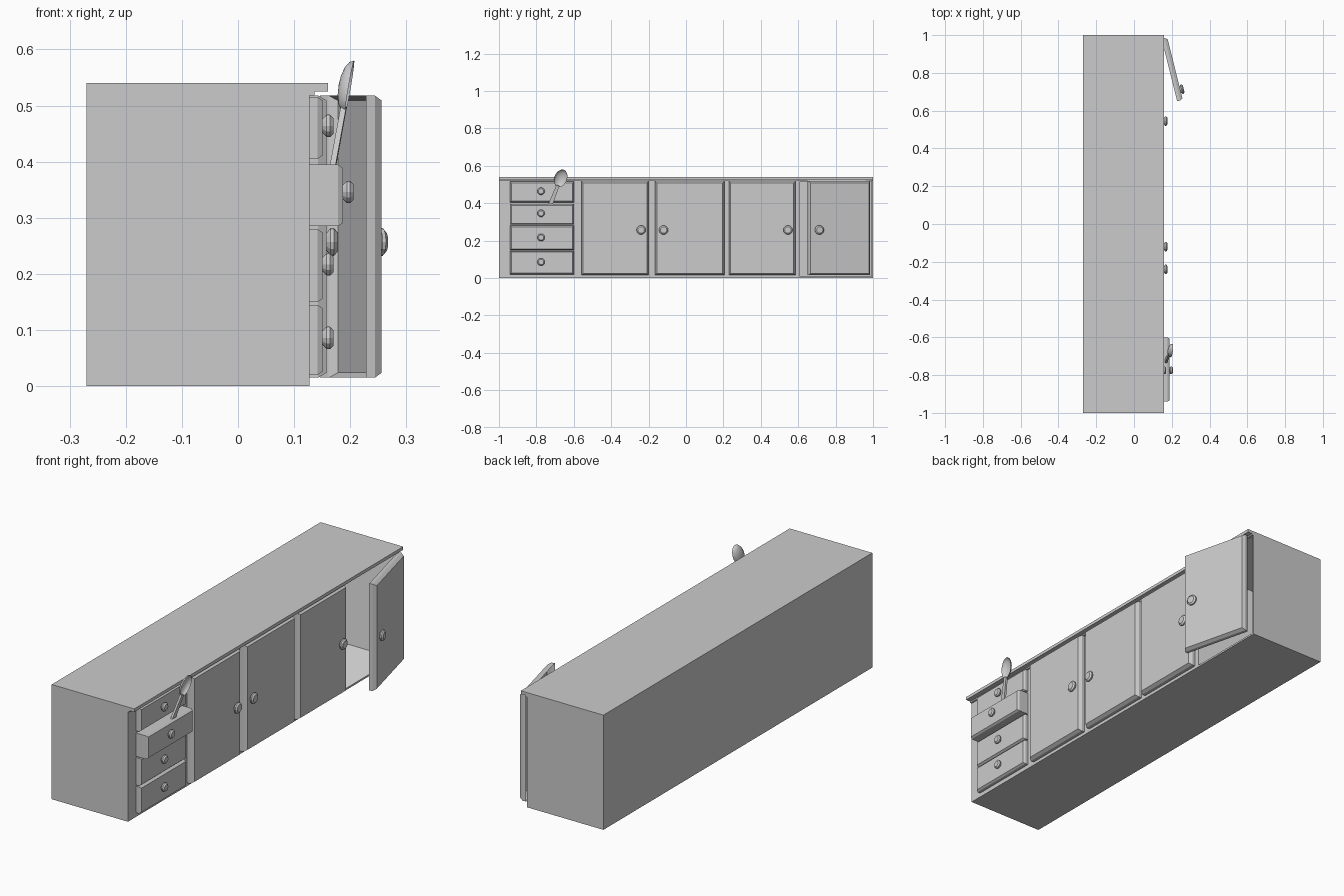
import bpy, bmesh, math
from mathutils import Vector, Matrix

if "Cube" in bpy.data.objects:
    bpy.data.objects.remove(bpy.data.objects["Cube"])


def material(name, v):
    m = bpy.data.materials.new(name)
    m.diffuse_color = (v, v, v, 1)
    m.use_nodes = True
    m.node_tree.nodes["Principled BSDF"].inputs["Base Color"].default_value = m.diffuse_color
    return m


GREY = material("grey", 0.6)
LIGHT = material("light_grey", 0.95)


def finish(name, bm, matrix=None, mats=(GREY,)):
    me = bpy.data.meshes.new(name)
    bm.to_mesh(me)
    bm.free()
    ob = bpy.data.objects.new(name, me)
    for m in mats:
        me.materials.append(m)
    if matrix is not None:
        ob.matrix_world = matrix
    bpy.context.collection.objects.link(ob)
    return ob


def box_bm(x0, x1, y0, y1, z0, z1):
    bm = bmesh.new()
    bmesh.ops.create_cube(bm, size=1)
    for v in bm.verts:
        v.co = Vector(((x0, x1)[v.co.x > 0], (y0, y1)[v.co.y > 0], (z0, z1)[v.co.z > 0]))
    bm.normal_update()
    return bm


def panel(name, width, z0, z1, depth, bevel, inset, matrix, closed=False):
    """Front panel with chamfered rim, spanning y 0..-width, facing +x, open at the back."""
    bm = bmesh.new()
    rings = []
    for x, i in ((0, 0), (depth - bevel, 0), (depth, inset)):
        rings.append([bm.verts.new((x, y, z)) for y, z in (
            (-width + i, z0 + i), (-i, z0 + i), (-i, z1 - i), (-width + i, z1 - i))])
    for a, b in zip(rings, rings[1:]):
        for k in range(4):
            j = (k + 1) % 4
            bm.faces.new((a[k], a[j], b[j], b[k]))
    bm.faces.new(rings[-1])
    if closed:
        bm.faces.new(rings[0][::-1])
    return finish(name, bm, matrix)


def knob(name, r, matrix):
    """Turned knob along +x."""
    rows = ((0.65, 0), (1, 0.007), (1, 0.013), (0.7, 0.019))
    n = 12
    bm = bmesh.new()
    rings = [[bm.verts.new((h, r * s * math.cos(2 * math.pi * k / n), r * s * math.sin(2 * math.pi * k / n)))
              for k in range(n)] for s, h in rows]
    for a, b in zip(rings, rings[1:]):
        for k in range(n):
            j = (k + 1) % n
            bm.faces.new((a[k], a[j], b[j], b[k]))
    bm.faces.new(rings[-1])
    return finish(name, bm, matrix)


FRONT = 0.127
BACK = -0.27

# Carcass: drawer section, closed cupboards, open cupboard
finish("drawer_carcass", box_bm(BACK, FRONT, -1, -0.63, 0, 0.525))
finish("cupboard_carcass", box_bm(BACK, FRONT, -0.63, 0.6, 0, 0.525))

bm = box_bm(BACK, FRONT, 0.6, 1, 0, 0.525)
front = [f for f in bm.faces if f.normal.x > 0.9]
bmesh.ops.inset_region(bm, faces=front, thickness=0.012)
old = set(bm.faces) - set(front)
ext = bmesh.ops.extrude_face_region(bm, geom=front)
bmesh.ops.translate(bm, vec=(-0.385, 0, 0), verts=[g for g in ext["geom"] if isinstance(g, bmesh.types.BMVert)])
bmesh.ops.delete(bm, geom=[f for f in front if f.is_valid], context="FACES")
bm.normal_update()
for f in bm.faces:
    if f not in old and abs(f.normal.x) < 0.5:
        f.material_index = 1
finish("open_cupboard_carcass", bm, mats=(GREY, LIGHT))

# Worktop and the trim below it
finish("worktop", box_bm(BACK, 0.16, -1, 1, 0.525, 0.54))
finish("worktop_trim", box_bm(FRONT, 0.136, -1, 1, 0.518, 0.525))

# Closed doors: hinge edge, width, knob position
for i, (y1, w, ky) in enumerate(((-0.2, 0.36, -0.24), (0.205, 0.37, -0.12), (0.585, 0.355, 0.545))):
    panel(f"door_{i + 1}", w, 0.015, 0.518, 0.031, 0.015, 0.009, Matrix.Translation((FRONT, y1, 0)))
    knob(f"door_knob_{i + 1}", 0.025, Matrix.Translation((FRONT + 0.031, ky, 0.257)))

# Open door, swung on its hinge
swing = Matrix.Translation((0.146, 0.98, 0)) @ Matrix.Rotation(math.radians(14), 4, "Z")
panel("open_door", 0.34, 0.015, 0.518, 0.031, 0.015, 0.009, swing)
knob("open_door_knob", 0.025, swing @ Matrix.Translation((0.031, -0.285, 0.257)))

# Drawers: bottom, top, depth
for i, (z0, z1, d) in enumerate(((0.02, 0.145, 0.024), (0.15, 0.28, 0.024), (0.285, 0.395, 0.06), (0.405, 0.515, 0.024))):
    panel(f"drawer_{i + 1}", 0.34, z0, z1, d, 0.009, 0.006, Matrix.Translation((FRONT, -0.6, 0)), True)
    knob(f"drawer_knob_{i + 1}", 0.02, Matrix.Translation((FRONT + d, -0.775, (0.086, 0.217, 0.346, 0.464)[i])))

# Spoon standing in the open drawer
start, end = Vector((0.167, -0.73, 0.38)), Vector((0.188, -0.685, 0.495))
u = (end - start).normalized()
n = Vector((1, 0, 0))
n = (n - u * n.dot(u)).normalized()
w = u.cross(n)
frame = Matrix((n, w, u)).transposed().to_4x4()
length = (end - start).length
bm = box_bm(-0.005, 0.005, -0.012, 0.012, 0, length)
for v in bm.verts:
    if v.co.z > 0.01:
        v.co.y *= 0.7
finish("spoon_handle", bm, Matrix.Translation(start) @ frame)

bm = bmesh.new()
bmesh.ops.create_uvsphere(bm, u_segments=16, v_segments=8, radius=1)
bmesh.ops.rotate(bm, matrix=Matrix.Rotation(math.radians(90), 3, "Y"), verts=bm.verts)
bmesh.ops.delete(bm, geom=[v for v in bm.verts if v.co.x > 0.01], context="VERTS")
bmesh.ops.scale(bm, vec=(0.02, 0.034, 0.05), verts=bm.verts)
bowl = finish("spoon_bowl", bm, Matrix.Translation(end + u * 0.042 + n * 0.004) @ frame)
bowl.data.shade_smooth()
